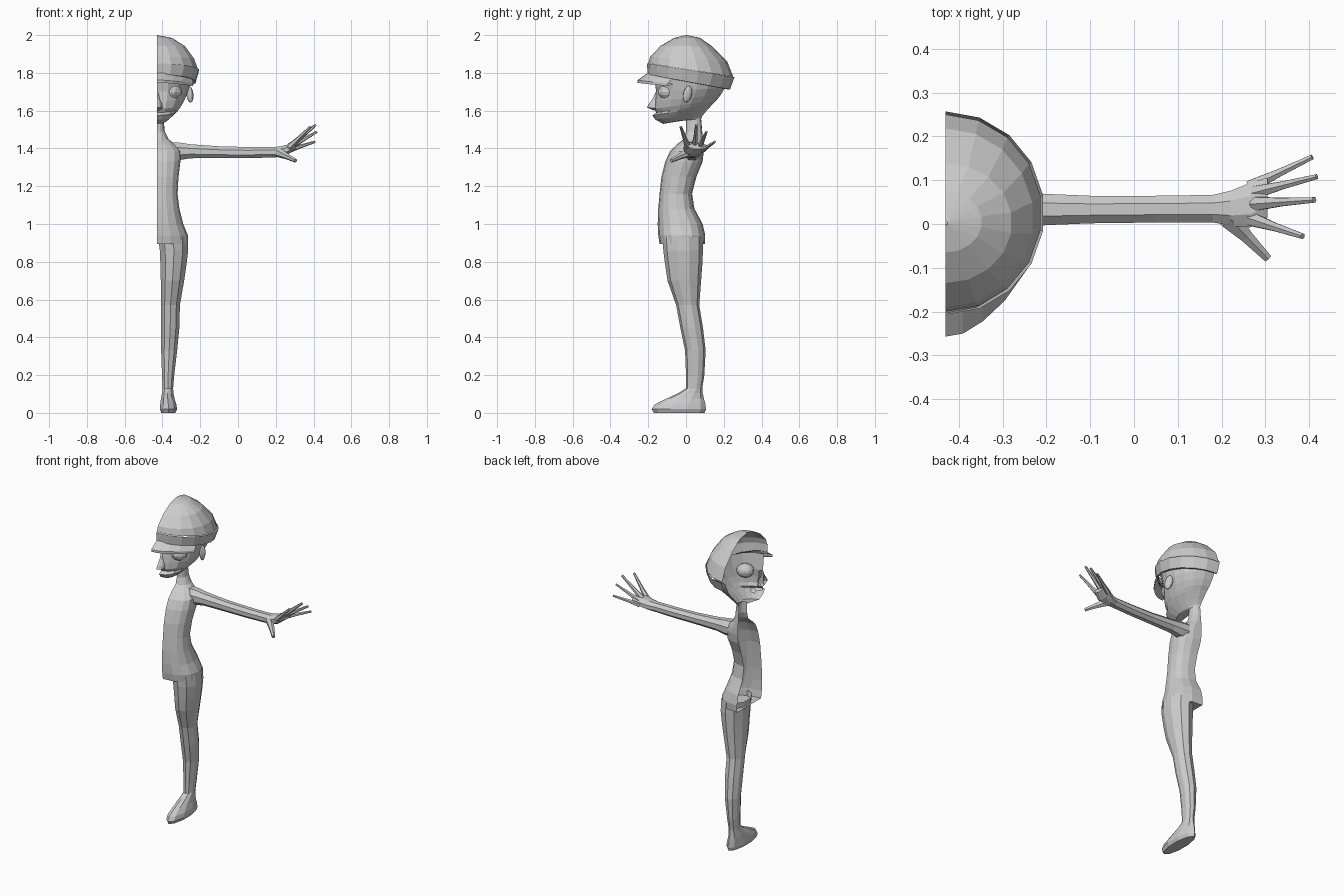
import bpy, bmesh, math
from mathutils import Vector, Matrix

MID = -0.43  # symmetry plane: the figure is an open half shell on this side

grey = bpy.data.materials.new("plain grey")
grey.diffuse_color = (0.6, 0.6, 0.6, 1)


def finish(name, bm):
    bmesh.ops.recalc_face_normals(bm, faces=bm.faces)
    me = bpy.data.meshes.new(name)
    bm.to_mesh(me)
    bm.free()
    me.materials.append(grey)
    ob = bpy.data.objects.new(name, me)
    bpy.context.collection.objects.link(ob)
    return ob


def loft(name, rings, closed, cap_first=False, cap_last=False):
    bm = bmesh.new()
    rows = [[bm.verts.new(p) for p in r] for r in rings]
    n = len(rows[0])
    for a, b in zip(rows, rows[1:]):
        for i in range(n if closed else n - 1):
            j = (i + 1) % n
            bm.faces.new((a[i], a[j], b[j], b[i]))
    if cap_first:
        bm.faces.new(rows[0])
    if cap_last:
        bm.faces.new(rows[-1])
    return finish(name, bm)


def power(v, e):
    return math.copysign(abs(v) ** e, v)


def half_ring(yf, zf, yb, zb, w, n=8, e=1.0):
    """Half oval from the front of the mid plane, round the side, to the back."""
    pts = []
    for i in range(n + 1):
        t = math.pi * i / n
        k = (1 - power(math.cos(t), e)) / 2 if i not in (0, n) else i / n
        u = w * abs(math.sin(t)) ** e if i not in (0, n) else 0
        pts.append((MID + u, yf + (yb - yf) * k, zf + (zb - zf) * k))
    return pts


def oval(c, a, b, n):
    return [Vector(c) + Vector(a) * math.cos(2 * math.pi * (i + .5) / n)
            + Vector(b) * math.sin(2 * math.pi * (i + .5) / n) for i in range(n)]


# Torso and neck: z, front y, back y, half width
torso = [(.895, -.14, .10, .165), (.94, -.147, .102, .165), (1.0, -.15, .088, .14),
         (1.08, -.147, .045, .12), (1.16, -.14, .032, .11), (1.25, -.13, .055, .115),
         (1.33, -.11, .088, .125), (1.385, -.085, .094, .125), (1.42, -.05, .093, .098),
         (1.45, -.012, .09, .062), (1.49, 0, .086, .042), (1.56, 0, .08, .036)]
loft("torso", [half_ring(f, z, b, z, w, 8, .85) for z, f, b, w in torso], False, cap_first=True)

# Leg and foot: z, front y, back y, inner and outer offset from the mid plane
leg = [(.93, -.125, .088, .004, .168), (.86, -.12, .09, .012, .17), (.78, -.11, .086, .016, .16),
       (.70, -.098, .08, .018, .148), (.57, -.052, .07, .02, .125), (.45, -.03, .09, .02, .122),
       (.33, -.005, .104, .021, .11), (.2, 0, .097, .026, .094), (.13, .0, .086, .03, .088),
       (.105, -.04, .088, .026, .09), (.075, -.105, .095, .02, .096), (.045, -.165, .103, .016, .106),
       (.02, -.182, .106, .014, .11), (0, -.17, .098, .022, .10)]
loft("leg", [oval((MID + (i + o) / 2, (f + b) / 2, z), ((o - i) / 2, 0, 0), (0, (b - f) / 2, 0), 10)
             for z, f, b, i, o in leg], True, cap_last=True)

# Arm and palm: x, centre y, centre z, half depth, half height
arm = [(-.35, .03, 1.385, .055, .052), (-.31, .033, 1.385, .047, .05), (-.25, .033, 1.385, .041, .04),
       (-.1, .033, 1.38, .034, .034), (.05, .034, 1.378, .033, .032), (.18, .035, 1.38, .034, .03),
       (.22, .036, 1.382, .043, .03), (.265, .043, 1.395, .055, .028), (.305, .06, 1.413, .05, .017)]
loft("arm", [oval((x, y, z), (0, dy, 0), (0, 0, dz), 8) for x, y, z, dy, dz in arm], True, cap_last=True)

# Fingers and thumb: base and tip
digits = [("thumb", (.215, .015, 1.38), (.305, -.078, 1.335), .021),
          ("index_finger", (.265, .012, 1.40), (.385, -.028, 1.515), .014),
          ("middle_finger", (.275, .046, 1.41), (.412, .055, 1.525), .014),
          ("ring_finger", (.275, .072, 1.405), (.417, .108, 1.488), .013),
          ("little_finger", (.265, .085, 1.39), (.407, .153, 1.435), .013)]
for name, a, b, r in digits:
    a, b = Vector(a), Vector(b)
    d = (b - a).normalized()
    s = d.cross(Vector((0, 0, 1))).normalized()
    t = s.cross(d)
    loft(name, [oval(a.lerp(b, k), s * r * q, t * r * q, 6) for k, q in ((0, 1.3), (.45, .8), (1, .5))],
         True, cap_last=True)

# Head: front y, front z, back y, back z, half width
head = [(0, 1.55, .08, 1.555, .035), (-.12, 1.53, .085, 1.57, .055), (-.162, 1.552, .105, 1.595, .083),
        (-.178, 1.575, .128, 1.62, .108), (-.157, 1.59, .14, 1.635, .12), (-.168, 1.61, .162, 1.655, .134),
        (-.165, 1.65, .185, 1.685, .153), (-.158, 1.70, .205, 1.72, .17), (-.17, 1.80, .218, 1.755, .185)]
loft("head", [half_ring(*r, n=9) for r in head], False)

# Nose
nose = [(-.168, 1.60, -.12, 1.60, .016), (-.206, 1.617, -.12, 1.61, .03), (-.2, 1.632, -.12, 1.64, .028),
        (-.175, 1.665, -.12, 1.66, .017), (-.16, 1.70, -.12, 1.70, .012)]
loft("nose", [half_ring(*r, n=6) for r in nose], False)

# Mouth pocket inside the head
loft("mouth_pocket", [half_ring(-.16 + .01 * k, z, -.075 - .02 * k, z, .055 - .02 * k, 6)
                      for z, k in ((1.572, 1), (1.585, 0), (1.6, 1))], False)


def ball(name, c, size, turn=0, tilt=0):
    bm = bmesh.new()
    m = (Matrix.Translation(c) @ Matrix.Rotation(turn, 4, 'Z') @ Matrix.Rotation(tilt, 4, 'X')
         @ Matrix.Diagonal((*size, 1)))
    bmesh.ops.create_uvsphere(bm, u_segments=12, v_segments=8, radius=1, matrix=m)
    return finish(name, bm)


# Eye with a raised iris, and ear
ball("eye", (MID + .083, -.1, 1.70), (.052, .045, .042), .45)
ball("iris", (MID + .087, -.125, 1.70), (.022, .024, .026), .35)
ball("ear", (MID + .175, .008, 1.687), (.017, .025, .045), .5, -.25)

# Hat: turned-in rim, band and dome
band = [(-.195, 1.79, .225, 1.712, .195), (-.203, 1.792, .233, 1.712, .208),
        (-.207, 1.85, .257, 1.778, .226)]
dome = [(-.2, 1.85, .25, 1.78, .22), (-.19, 1.885, .218, 1.86, .201), (-.135, 1.943, .14, 1.94, .152),
        (-.065, 1.984, .075, 1.985, .083), (-.003, 2.0, .006, 2.0, .004)]
loft("hat_band", [half_ring(*r, n=9) for r in band], False)
loft("hat_dome", [half_ring(*r, n=9) for r in dome], False)

# Visor: outer edge and inner edge on the band, top and underside
outer = [(0, -.257, 1.762), (.04, -.25, 1.761), (.085, -.222, 1.757), (.135, -.175, 1.752), (.192, -.095, 1.745)]
inner = [(0, -.195, 1.805), (.04, -.19, 1.803), (.085, -.17, 1.798), (.135, -.13, 1.79), (.185, -.07, 1.775)]


def edge(pts, drop):
    return [(MID + u, y, z - drop) for u, y, z in pts]


loft("visor", [edge(inner, 0), edge(outer, 0), edge(outer, .014), edge(inner, .035)], False)
